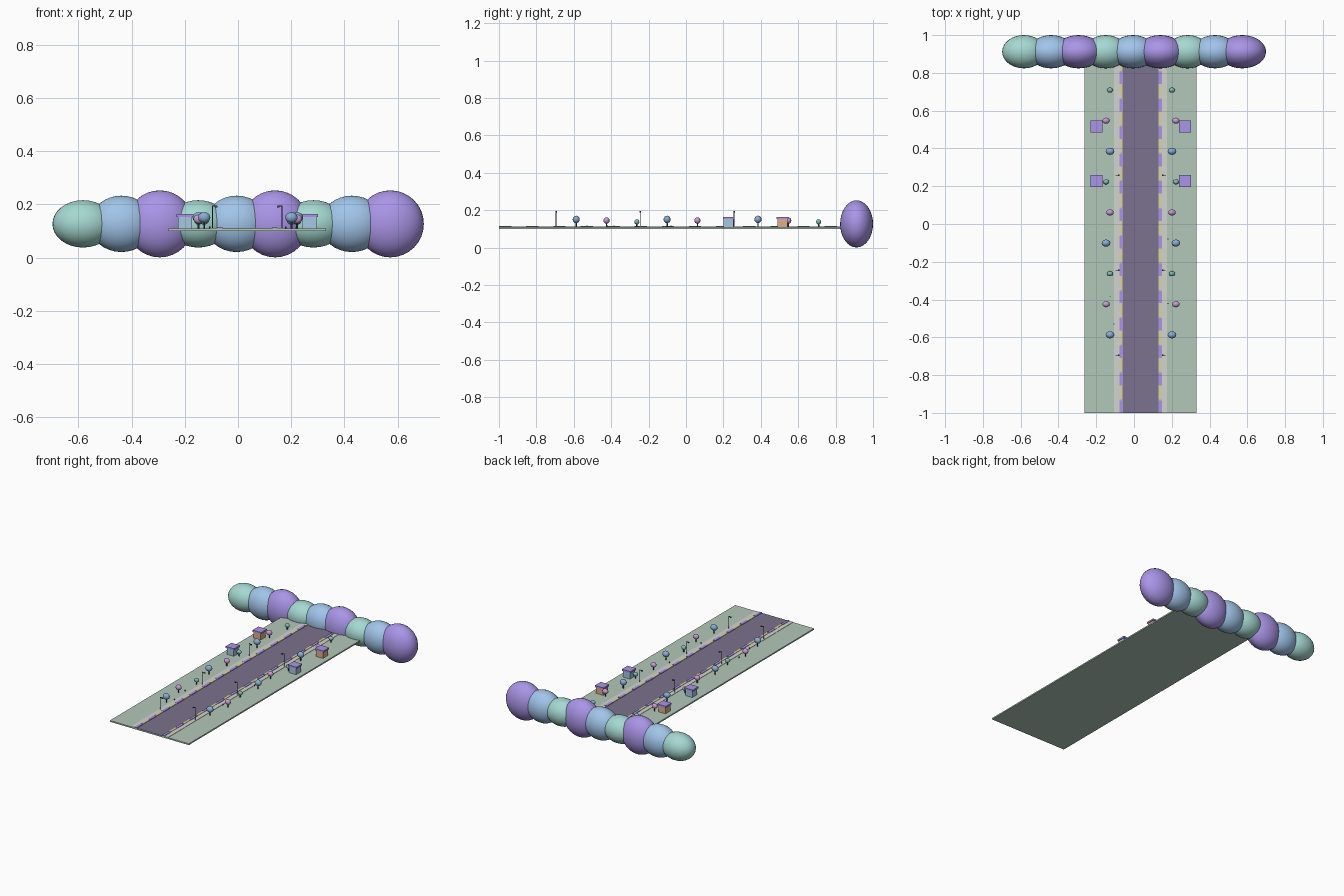
import bpy

if "Cube" in bpy.data.objects:
    bpy.data.objects.remove(bpy.data.objects["Cube"])

CX = 0.035          # street centre line
TOP = 0.11          # top of the ground slab


def mat(name, r, g, b):
    m = bpy.data.materials.new(name)
    m.diffuse_color = (r, g, b, 1)
    m.use_nodes = True
    m.node_tree.nodes["Principled BSDF"].inputs["Base Color"].default_value = m.diffuse_color
    return m


GRASS = mat("grass", .45, .58, .49)
ROAD = mat("asphalt", .20, .17, .27)
PAVE = mat("paving", .66, .66, .62)
PURPLE = mat("purple", .40, .30, .80)
YELLOW = mat("yellow", .70, .66, .36)
BLUE = mat("blue", .36, .56, .82)
TEAL = mat("teal", .38, .69, .64)
PINK = mat("pink", .58, .33, .66)
LEAF_BLUE = mat("leaf_blue", .25, .42, .65)
LEAF_TEAL = mat("leaf_teal", .22, .50, .46)
ORANGE = mat("orange", .75, .42, .25)
WALL = mat("wall_blue", .38, .58, .75)
DARK = mat("dark", .06, .06, .10)


def finish(name, material, scale):
    o = bpy.context.object
    o.name = name
    o.scale = scale
    bpy.ops.object.transform_apply(location=False, rotation=False, scale=True)
    o.data.materials.append(material)
    return o


def box(name, x, y, z, material):
    """Box from (min, max) pairs."""
    bpy.ops.mesh.primitive_cube_add(
        size=1, location=[(a + b) / 2 for a, b in (x, y, z)])
    return finish(name, material, [abs(b - a) for a, b in (x, y, z)])


def ball(name, loc, scale, material, seg=32, rings=16):
    bpy.ops.mesh.primitive_uv_sphere_add(segments=seg, ring_count=rings, location=loc)
    o = finish(name, material, scale)
    bpy.ops.object.shade_smooth()
    return o


def post(name, x, y, z0, z1, r, material):
    bpy.ops.mesh.primitive_cylinder_add(
        vertices=8, radius=r, depth=z1 - z0, location=(x, y, (z0 + z1) / 2))
    return finish(name, material, (1, 1, 1))


def strip(name, s, a, b, y, z, material):
    """Box on side s, between offsets a and b from the centre line."""
    return box(name, sorted((CX + s * a, CX + s * b)), y, z, material)


# Ground and road
box("ground", (CX - .296, CX + .296), (-1, .9), (.101, TOP), GRASS)
box("road", (CX - .096, CX + .096), (-.9995, .9), (TOP - .002, TOP + .001), ROAD)

# Row of hills at the far end
for k in range(9):
    m, rx, rz = ((TEAL, .115, .089), (BLUE, .12, .106), (PURPLE, .126, .126))[k % 3]
    ball("hill", (-.583 + .1445 * k, .912, .127), (rx, .088, rz), m)

for s in (-1, 1):
    # Pavement and striped kerb
    strip("pavement", s, .110, .140, (-.9995, .9), (TOP - .002, TOP + .002), PAVE)
    for k in range(26):
        y = -.9995 + k * .0725
        if k % 2:
            strip("kerb_yellow", s, .096, .110, (y, y + .0725), (TOP - .002, TOP + .004), YELLOW)
        else:
            strip("kerb_purple", s, .094, .112, (y, y + .066), (TOP - .002, TOP + .005), PURPLE)

    # Trees
    for k in range(9):
        x, y = CX + s * (.164 + .021 * (k % 2)) + .002, -.587 + .162 * k
        m, r, z = ((LEAF_BLUE, .021, .151), (PINK, .018, .145), (LEAF_TEAL, .015, .138))[k % 3]
        post("tree_trunk", x, y, TOP, z, .0035, DARK)
        ball("tree_crown", (x, y, z), (r * 1.1, r * .9, r * .95), m, 12, 8)

    # Houses with flat roofs
    for y, m in ((.2275, WALL), (.516, ORANGE)):
        strip("house_wall", s, .208, .260, (y - .026, y + .026), (TOP, .155), m)
        strip("house_roof", s, .202, .266, (y - .031, y + .031), (.153, .164), PURPLE)

    # Street lamps
    for y in (-.695, -.245, .257):
        post("lamp_pole", CX + s * .131, y, TOP, .197, .0018, DARK)
        strip("lamp_arm", s, .114, .132, (y - .0015, y + .0015), (.193, .196), DARK)
        strip("lamp_head", s, .112, .121, (y - .004, y + .004), (.189, .195), DARK)

# Small posts by the pavement
for x, y in ((-.127, -.385), (-.106, -.53), (.18, -.42), (.18, -.08)):
    post("bollard", x, y, TOP, TOP + .008, .003, DARK)
